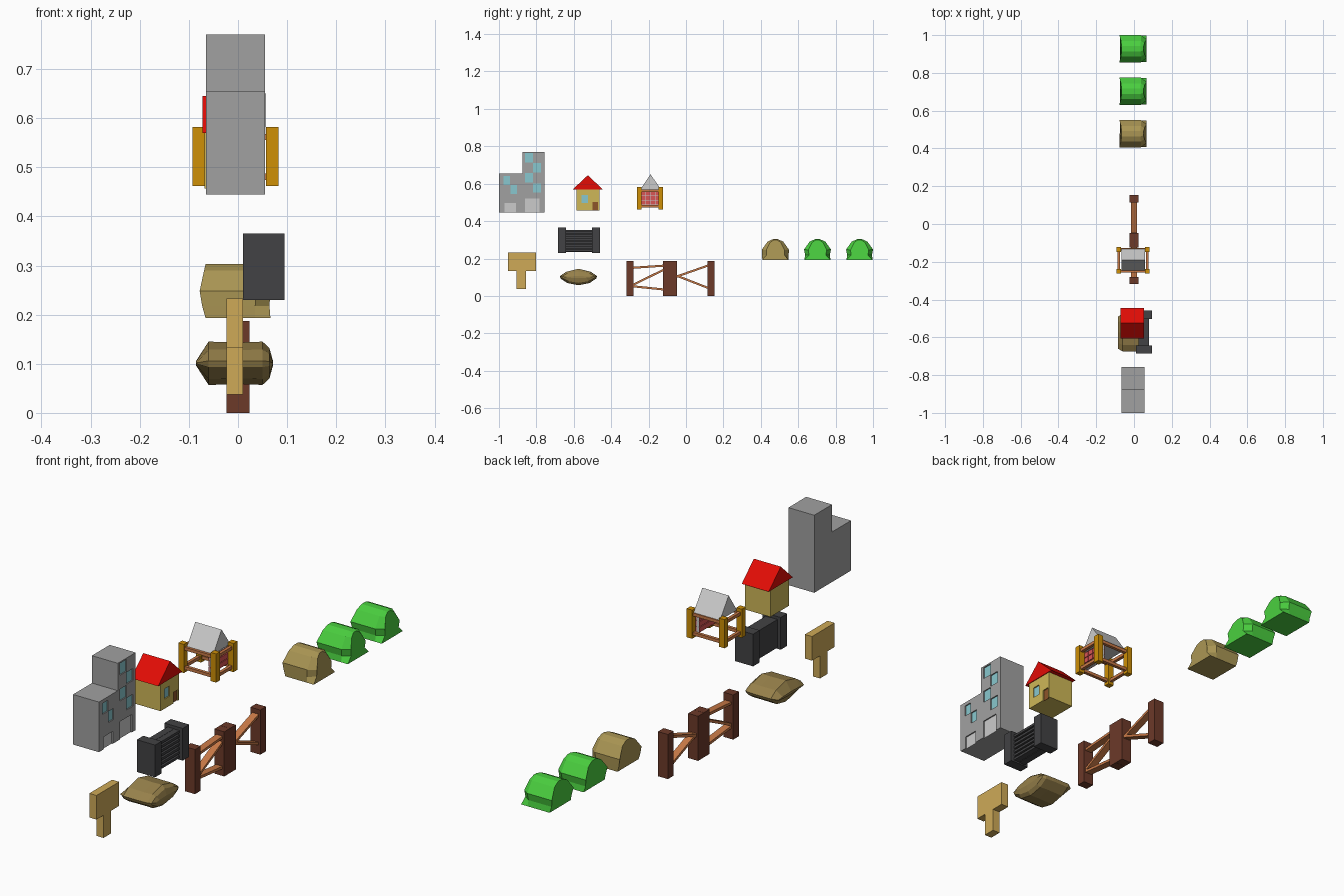
import bpy, bmesh, math
from mathutils import Vector, Matrix

if "Cube" in bpy.data.objects:
    bpy.data.objects.remove(bpy.data.objects["Cube"])


def mat(name, r, g, b):
    m = bpy.data.materials.new(name)
    m.diffuse_color = [(c / 255) ** 2.2 for c in (r, g, b)] + [1]
    m.use_nodes = True
    m.node_tree.nodes["Principled BSDF"].inputs["Base Color"].default_value = m.diffuse_color
    return m


GREEN = mat("leaf_green", 75, 205, 65)
TAN = mat("dry_tan", 168, 148, 84)
SACK = mat("sack_tan", 150, 128, 76)
SAND = mat("sign_wood", 205, 168, 88)
WALL = mat("wall_yellow", 205, 182, 88)
RED = mat("roof_red", 225, 20, 14)
GLASS = mat("glass_blue", 135, 198, 205)
BROWN = mat("door_brown", 140, 85, 45)
ORANGE = mat("scaffold_orange", 205, 142, 15)
BRICK = mat("brick_red", 215, 85, 85)
DARK = mat("dark_metal", 68, 68, 70)
POST = mat("post_brown", 108, 60, 45)
RAIL = mat("rail_brown", 198, 120, 72)
CONCRETE = mat("concrete", 160, 160, 160)
PALE = mat("pale_grey", 190, 190, 190)


def finish(name, bm, material):
    bmesh.ops.recalc_face_normals(bm, faces=bm.faces)
    me = bpy.data.meshes.new(name)
    bm.to_mesh(me)
    bm.free()
    ob = bpy.data.objects.new(name, me)
    bpy.context.collection.objects.link(ob)
    if material:
        me.materials.append(material)
    return ob


def boxes(name, items, material):
    """One object from boxes given as x0, x1, y0, y1, z0, z1."""
    bm = bmesh.new()
    for x0, x1, y0, y1, z0, z1 in items:
        m = Matrix.Translation(((x0 + x1) / 2, (y0 + y1) / 2, (z0 + z1) / 2))
        bmesh.ops.create_cube(bm, size=1, matrix=m @ Matrix.Diagonal((x1 - x0, y1 - y0, z1 - z0, 1)))
    return finish(name, bm, material)


def loft(name, sections, material):
    """Skin equal-length closed rings of 3D points and cap both ends."""
    bm = bmesh.new()
    rings = [[bm.verts.new(p) for p in s] for s in sections]
    n = len(rings[0])
    for a, b in zip(rings, rings[1:]):
        for i in range(n):
            j = (i + 1) % n
            bm.faces.new((a[i], a[j], b[j], b[i]))
    bm.faces.new(rings[0])
    bm.faces.new(rings[-1])
    return finish(name, bm, material)


def prism(name, profile, x0, x1, material):
    return loft(name, [[(x, y, z) for y, z in profile] for x in (x0, x1)], material)


def openings(name, wall, face_x, rects, material, floor):
    """Recess rectangles (y0, y1, z0, z1) in the wall and fill them with panes."""
    d = 0.007
    cut = boxes(name + "_cutter", [(face_x - d, face_x + 0.02, a, b, c - 0.01 if c <= floor else c, e)
                                   for a, b, c, e in rects], None)
    cut.hide_render = True
    cut.hide_viewport = True
    mod = wall.modifiers.new(name, 'BOOLEAN')
    mod.operation = 'DIFFERENCE'
    mod.solver = 'EXACT'
    mod.object = cut
    boxes(name, [(face_x - d - 0.002, face_x - d + 0.002, *r) for r in rects], material)


# Stepped office block
tower = prism("office_block", [(-1, .445), (-.757, .445), (-.757, .77), (-.875, .77), (-.875, .655), (-1, .655)],
              -.065, .055, CONCRETE)
wins = [(-.86 + .042 * (i % 2), -.817 + .042 * (i % 2), .714 - .054 * i, .764 - .054 * i) for i in range(4)]
wins += [(-.975, -.94, .594, .64), (-.938, -.903, .545, .592)]
openings("office_windows", tower, .055, wins, GLASS, .445)
openings("office_doors", tower, .055, [(-.97, -.908, .445, .497), (-.86, -.782, .445, .52)], PALE, .445)

# Small house
house = boxes("house_walls", [(-.068, .05, -.585, -.462, .457, .575)], WALL)
openings("house_window", house, .05, [(-.56, -.525, .497, .54)], GLASS, .457)
openings("house_door", house, .05, [(-.5, -.47, .457, .503)], BROWN, .457)
prism("house_roof", [(-.605, .57), (-.445, .57), (-.525, .645)], -.072, .053, RED)

# House under construction: roof, brick wall and scaffold
prism("unfinished_roof", [(-.245, .568), (-.132, .568), (-.19, .65)], -.065, .057, PALE)
boxes("wall_mortar", [(.038, .048, -.243, -.139, .487, .558)], PALE)
boxes("wall_bricks", [(.034, .053, -.243 + .0265 * i, -.219 + .0265 * i, .488 + .024 * k, .509 + .024 * k)
                      for i in range(4) for k in range(3)], BRICK)
xs, ys = ((-.093, -.068), (.057, .082)), ((-.262, -.237), (-.147, -.122))
boxes("scaffold_posts", [(*x, *y, .462, .582) for x in xs for y in ys], ORANGE)
rails = []
for z in (.474, .555):
    rails += [(x[0] + .006, x[1] - .006, -.24, -.145, z, z + .013) for x in xs]
    rails += [(-.07, .06, y[0] + .006, y[1] - .006, z, z + .013) for y in ys]
boxes("scaffold_rails", rails, RAIL)

# Dark louvred gate
boxes("gate_posts", [(.01, .095, y, y + .043, .23, .365) for y in (-.685, -.502)], DARK)
boxes("gate_panel", [(.025, .055, -.645, -.498, .235, .353)], DARK)
boxes("gate_slats", [(.05, .08, -.645, -.498, .237 + .0175 * i, .247 + .0175 * i) for i in range(7)], DARK)

# Sign board on a stem
prism("sign", [(-.905, .037), (-.855, .037), (-.855, .132), (-.802, .132), (-.802, .233), (-.952, .233),
               (-.952, .132), (-.905, .132)], -.023, .01, SAND)

# Sack: lens profile pinched towards both ends
lens = [(-.1, .005), (-.065, .028), (0, .044), (.065, .028), (.1, .005),
        (.095, -.008), (.06, -.032), (0, -.044), (-.06, -.032), (-.095, -.008)]
stations = [(-.085, .85, .12), (-.06, 1, 1), (.01, 1, .97), (.05, .98, 1), (.064, .9, .7), (.071, .7, .12)]
loft("sack", [[(x, -.575 + y * sy, .101 + z * sz) for y, z in lens] for x, sy, sz in stations], SACK)

# Wooden fence in two sections
boxes("fence_posts", [(-.023, .023, y, y + .038, 0, .187) for y in (-.318, -.124, -.085, .115)], POST)


def plank(bm, y0, z0, y1, z1):
    a, b = Vector((0, y0, z0)), Vector((0, y1, z1))
    m = Matrix.Translation((a + b) / 2) @ Matrix.Rotation(math.atan2(z1 - z0, y1 - y0), 4, 'X')
    bmesh.ops.create_cube(bm, size=1, matrix=m @ Matrix.Diagonal((.03, (b - a).length, .011, 1)))


bm = bmesh.new()
for seg in ((-.29, .15, -.115, .162), (-.29, .056, -.115, .142), (-.29, .052, -.115, .034),
            (-.06, .1, .125, .165), (-.06, .112, .125, .04)):
    plank(bm, *seg)
finish("fence_rails", bm, RAIL)

# Bushes: faceted bales, blunt at the back and chamfered at the +x end


def bush(name, yc, material, waist):
    half = [(.07, 0), (waist, .025), (.072, .055), (.042, .097), (.014, .11)]
    prof = half + [(-y, z) for y, z in reversed(half)]

    def ring(xf, sy, sz):
        return [(x, yc + y * (1 if i == 0 else sy), .193 + z * (sz if i > 1 else 1))
                for i, (y, z), x in ((min(k, 9 - k), p, xf[min(k, 9 - k)]) for k, p in enumerate(prof))]
    loft(name, [ring((-.066, -.073, -.078, -.069, -.066), 1, 1),
                ring((.035, .035, .037, .036, .035), 1, 1),
                ring((.066, .064, .066, .055, .05), .68, .96)], material)


bush("dry_bush", .478, TAN, .071)
bush("bush_middle", .703, GREEN, .066)
bush("bush_back", .928, GREEN, .066)
